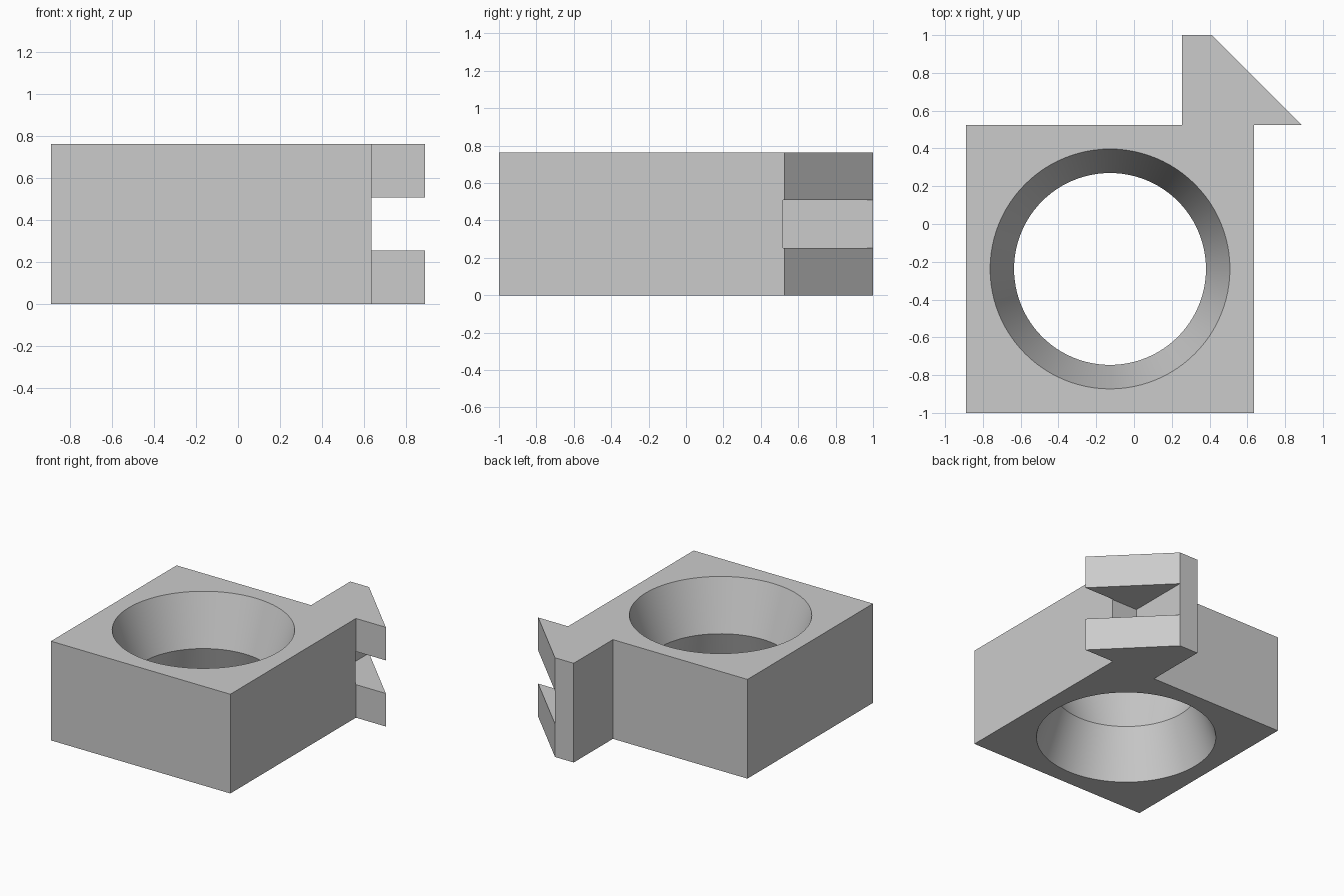
import bpy
import bmesh
import math
from mathutils import Matrix, Vector

cube = bpy.data.objects.get("Cube")
if cube:
    bpy.data.objects.remove(cube, do_unlink=True)

HEIGHT = 0.762
HOLE_CENTRE = Vector((-0.127, -0.238, 0))

grey = bpy.data.materials.new("light grey")
grey.use_nodes = True
grey.diffuse_color = (0.6, 0.6, 0.6, 1)
grey.node_tree.nodes["Principled BSDF"].inputs["Base Color"].default_value = (0.6, 0.6, 0.6, 1)


def make_object(name, bm):
    bmesh.ops.recalc_face_normals(bm, faces=bm.faces)
    mesh = bpy.data.meshes.new(name)
    bm.to_mesh(mesh)
    bm.free()
    mesh.materials.append(grey)
    obj = bpy.data.objects.new(name, mesh)
    bpy.context.collection.objects.link(obj)
    return obj


def prism(name, outline, bottom, top):
    bm = bmesh.new()
    face = bm.faces.new([bm.verts.new((x, y, bottom)) for x, y in outline])
    extruded = bmesh.ops.extrude_face_region(bm, geom=[face])["geom"]
    verts = [v for v in extruded if isinstance(v, bmesh.types.BMVert)]
    bmesh.ops.translate(bm, verts=verts, vec=(0, 0, top - bottom))
    return make_object(name, bm)


def lathe(name, profile, centre, steps):
    bm = bmesh.new()
    verts = [bm.verts.new(centre + Vector((r, 0, z))) for r, z in profile]
    edges = [bm.edges.new(pair) for pair in zip(verts, verts[1:])]
    bmesh.ops.spin(bm, geom=verts + edges, cent=centre, axis=(0, 0, 1),
                   angle=math.tau, steps=steps)
    bmesh.ops.remove_doubles(bm, verts=bm.verts, dist=0.0001)
    return make_object(name, bm)


# Square block with the barbed hook on its back edge
block = prism("block_with_hook", [
    (-0.889, -1), (0.635, -1), (0.635, 0.524), (0.889, 0.524),
    (0.413, 1), (0.254, 1), (0.254, 0.524), (-0.889, 0.524)], 0, HEIGHT)

# Slot that splits the barb into two prongs
slot = prism("slot_cutter", [(0.413, 0.519), (1.1, 0.519), (1.1, 1.1), (0.413, 1.1)],
             HEIGHT / 3, HEIGHT * 2 / 3)

# Waisted hole, flared to both ends and running past the block
waist, rim, over = 0.508, 0.635, 0.05
flare = rim + over * (rim - waist) / (HEIGHT / 2)
hole = lathe("hole_cutter", [
    (0, -over), (flare, -over), (waist, HEIGHT / 2),
    (flare, HEIGHT + over), (0, HEIGHT + over)], HOLE_CENTRE, 96)

for cutter in (slot, hole):
    cut = block.modifiers.new(cutter.name, "BOOLEAN")
    cut.operation = "DIFFERENCE"
    cut.solver = "EXACT"
    cut.object = cutter
    bpy.context.view_layer.objects.active = block
    bpy.ops.object.modifier_apply(modifier=cut.name)
    bpy.data.objects.remove(cutter, do_unlink=True)

# Smooth the hole wall, keeping the rims, waist and flat faces crisp
bpy.ops.object.select_all(action="DESELECT")
block.select_set(True)
bpy.context.view_layer.objects.active = block
bpy.ops.object.shade_smooth_by_angle(angle=math.radians(25))
